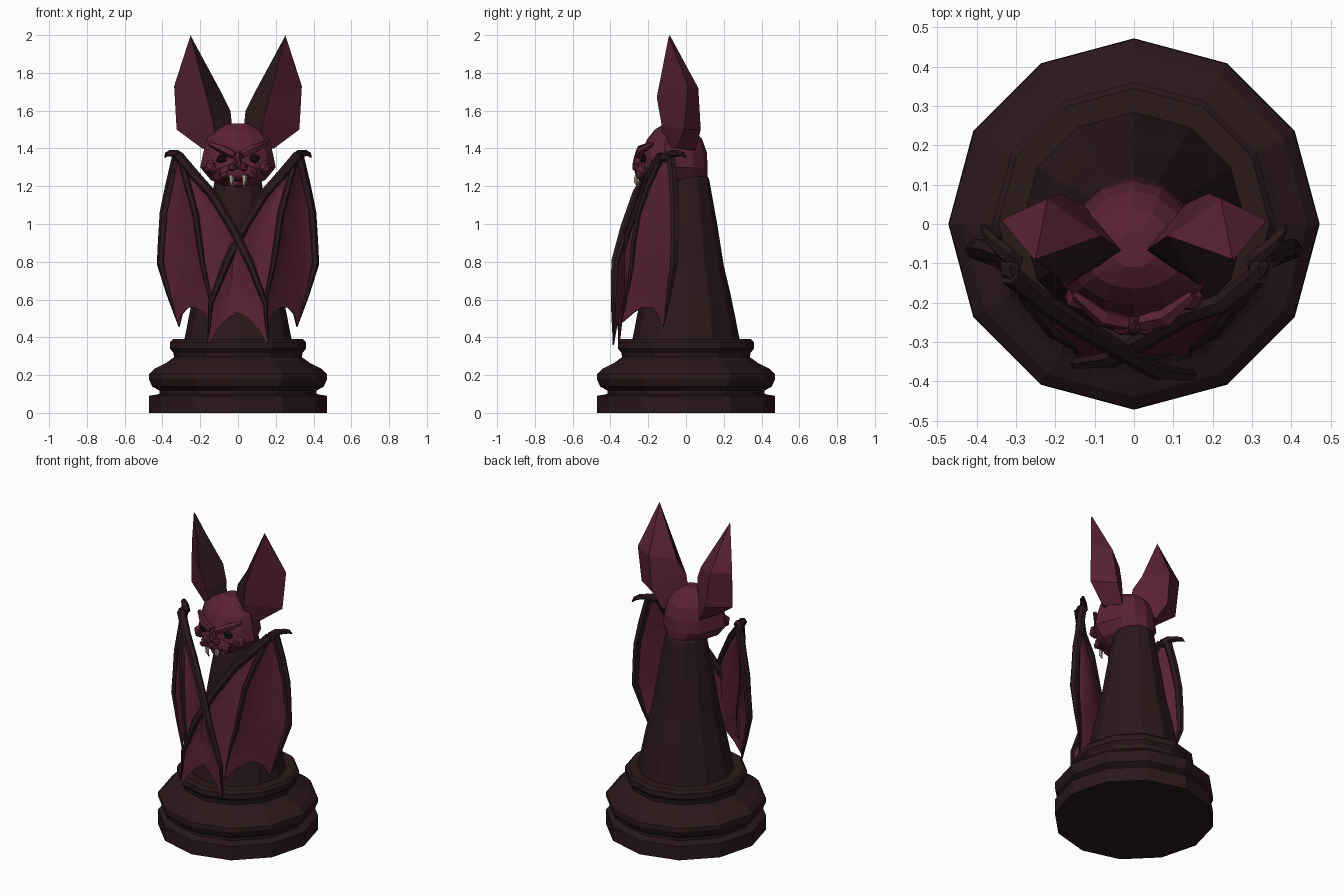
import bpy, bmesh, math
from mathutils import Vector

if "Cube" in bpy.data.objects:
    bpy.data.objects.remove(bpy.data.objects["Cube"])


def material(name, rgb):
    m = bpy.data.materials.new(name)
    m.diffuse_color = (*rgb, 1)
    m.use_nodes = True
    m.node_tree.nodes["Principled BSDF"].inputs["Base Color"].default_value = m.diffuse_color
    return m


RED = material("dark_red", (0.1, 0.016, 0.032))
DARK = material("dark_brown", (0.024, 0.009, 0.011))
BLACK = material("eye_black", (0.008, 0.004, 0.004))
BONE = material("bone", (0.4, 0.35, 0.32))


def mesh_object(name, verts, faces, *mats):
    me = bpy.data.meshes.new(name)
    me.from_pydata([tuple(v) for v in verts], [], faces)
    bm = bmesh.new()
    bm.from_mesh(me)
    bmesh.ops.recalc_face_normals(bm, faces=bm.faces)
    bm.to_mesh(me)
    bm.free()
    ob = bpy.data.objects.new(name, me)
    bpy.context.collection.objects.link(ob)
    for m in mats:
        me.materials.append(m)
    return ob


def loft(name, rings, *mats):
    """Skin a stack of equal rings and cap both ends."""
    n = len(rings[0])
    verts = [p for r in rings for p in r]
    faces = [(k * n + i, k * n + (i + 1) % n, (k + 1) * n + (i + 1) % n, (k + 1) * n + i)
             for k in range(len(rings) - 1) for i in range(n)]
    faces += [tuple(range(n)), tuple(range(len(verts) - n, len(verts)))]
    return mesh_object(name, verts, faces, *mats)


def lathe(name, profile, mat, n=12):
    return loft(name, [[(r * math.sin(math.tau * i / n), r * math.cos(math.tau * i / n), z)
                        for i in range(n)] for r, z in profile], mat)


def tube(name, pts, radii, mat, sides=6):
    """Tapered faceted tube along a path."""
    pts = [Vector(p) for p in pts]
    rings = []
    for i, p in enumerate(pts):
        d = (pts[min(i + 1, len(pts) - 1)] - pts[max(i - 1, 0)]).normalized()
        u = d.cross(Vector((0, 1, 0.1))).normalized()
        v = d.cross(u)
        rings.append([p + radii[i] * (u * math.cos(math.tau * a / sides) + v * math.sin(math.tau * a / sides))
                      for a in range(sides)])
    return loft(name, rings, mat)


def lump(name, loc, scale, mat, rot=(0, 0, 0), sub=1):
    bpy.ops.mesh.primitive_ico_sphere_add(subdivisions=sub, radius=1, location=loc, rotation=rot)
    ob = bpy.context.object
    ob.name = name
    ob.scale = scale
    ob.data.materials.append(mat)
    return ob


# Turned base and tapering body
lathe("base", [(.472, 0), (.472, .09), (.415, .1), (.415, .118), (.455, .14), (.472, .18), (.47, .205),
               (.44, .235), (.38, .265), (.338, .295), (.342, .318), (.36, .34), (.36, .375), (.345, .39)], DARK)
lathe("body", [(.285, .385), (.262, .5), (.238, .62), (.2, .78), (.165, 1.0), (.122, 1.24), (.1, 1.27)], DARK)

# Head: horizontal rings of (z, half width, front y, back y)
rings = []
for z, w, yf, yb in [(1.2, .08, -.2, .06), (1.235, .15, -.235, .112), (1.3, .205, -.25, .115),
                     (1.38, .188, -.235, .11), (1.45, .168, -.205, .085), (1.5, .125, -.165, .04),
                     (1.533, .05, -.11, -.02)]:
    ring = []
    for i in range(14):
        a = math.tau * i / 14
        x, c = w * math.sin(a), math.cos(a)
        if c > 0.1:
            x *= 0.85
        mid = -.08
        ring.append((x, mid + c * ((yb - mid) if c > 0 else (mid - yf)), z))
    rings.append(ring)
loft("head", rings, RED)

# Muzzle and nose leaf
lump("muzzle", (0, -.222, 1.275), (.105, .05, .05), RED, sub=2)
lump("chin", (0, -.19, 1.215), (.07, .05, .025), RED)
lump("nose", (0, -.255, 1.335), (.022, .028, .055), RED, rot=(-.2, 0, 0))

for s, side in ((-1, "left"), (1, "right")):
    # Face details
    lump(side + "_nostril", (s * .03, -.262, 1.3), (.026, .024, .026), RED)
    lump(side + "_lip", (s * .065, -.24, 1.265), (.045, .03, .026), RED, rot=(0, s * .5, 0))
    lump(side + "_cheek", (s * .14, -.185, 1.3), (.04, .04, .045), RED)
    lump(side + "_eye", (s * .085, -.222, 1.345), (.034, .02, .026), BLACK)
    tube(side + "_brow", [(s * .02, -.25, 1.365), (s * .08, -.238, 1.395), (s * .15, -.18, 1.425)],
         [.022, .024, .012], RED, 5)
    tube(side + "_fang", [(s * .036, -.26, 1.255), (s * .034, -.265, 1.225), (s * .028, -.255, 1.19)],
         [.014, .012, .002], BONE, 5)

    # Ear: rings of medial, front, outer and back edges, closing to a tip
    ear = [[(.03, -.07, 1.5), (.11, -.12, 1.41), (.19, -.05, 1.4), (.13, .05, 1.39)],
           [(.04, -.06, 1.6), (.13, -.13, 1.53), (.325, -.01, 1.5), (.19, .078, 1.5)],
           [(.085, -.03, 1.69), (.165, -.155, 1.67), (.338, .01, 1.73), (.22, .065, 1.72)],
           [(.247, -.088, 1.99), (.25, -.092, 1.99), (.254, -.09, 1.99), (.25, -.086, 2.0)]]
    ob = loft(side + "_ear", [[(s * x, y, z) for x, y, z in r] for r in ear], RED, DARK)
    for k in (0, 4, 8):
        ob.data.polygons[k].material_index = 1

    # Wing finger bones fan from the wrist; the left wing folds over the right
    back = .03 if s > 0 else 0
    bones = [[(.315, -.13, 1.36), (.23, -.2, 1.26), (.14, -.26 + back, 1.16), (.03, -.325 + back, .98),
              (-.06, -.375 + back, .8), (-.145, -.385 + back, .58), (-.158, -.385 + back, .36)],
             [(.305, -.13, 1.35), (.265, -.2, 1.2), (.225, -.25, 1.05), (.205, -.275, .9),
              (.185, -.285, .78), (.15, -.31, .62), (.14, -.335, .48)],
             [(.325, -.08, 1.35), (.36, -.065, 1.2), (.39, -.06, 1.06), (.4, -.06, .92),
              (.408, -.065, .79), (.365, -.09, .63), (.312, -.12, .455)]]
    bones = [[Vector((s * x, y, z)) for x, y, z in b] for b in bones]
    for b, finger, r in zip(bones, ("front", "middle", "outer"), (.027, .019, .026)):
        tube(f"{side}_{finger}_finger", b, [r * f for f in (1, 1, .95, .9, .85, .55, .1)], DARK)

    # Scalloped membranes stretched between neighbouring fingers
    for j, n in ((0, 6), (1, 5)):
        A, B = bones[j], bones[j + 1]

        def along(path, t):
            f = min(max(t, 0), .9999) * 6
            return path[int(f)].lerp(path[int(f) + 1], f - int(f))

        verts = []
        for k in range(9):
            for i in range(n + 1):
                u = i / n
                dip = 4 * u * (1 - u)
                t = k / 8 * (1 - .1 * dip)
                p = along(A, t).lerp(along(B, t), u)
                p.y += dip * .02 * math.sin(math.pi * t) + (.006 if (i + k) % 2 else 0) * dip
                verts.append(p)
        w = n + 1
        faces = [(k * w + i, k * w + i + 1, (k + 1) * w + i + 1, (k + 1) * w + i)
                 for k in range(8) for i in range(n)]
        ob = mesh_object(f"{side}_membrane_{j + 1}", verts, faces, RED)
        mod = ob.modifiers.new("thickness", "SOLIDIFY")
        mod.thickness, mod.offset = .008, 0

    # Wrist knuckle and hooked thumb claw
    lump(side + "_wrist", (s * .315, -.105, 1.355), (.03, .045, .03), DARK)
    tube(side + "_thumb", [(s * .3, -.1, 1.35), (s * .325, -.075, 1.372), (s * .36, -.04, 1.375),
                           (s * .378, -.015, 1.368), (s * .388, 0, 1.35)],
         [.024, .022, .017, .012, .002], DARK)
